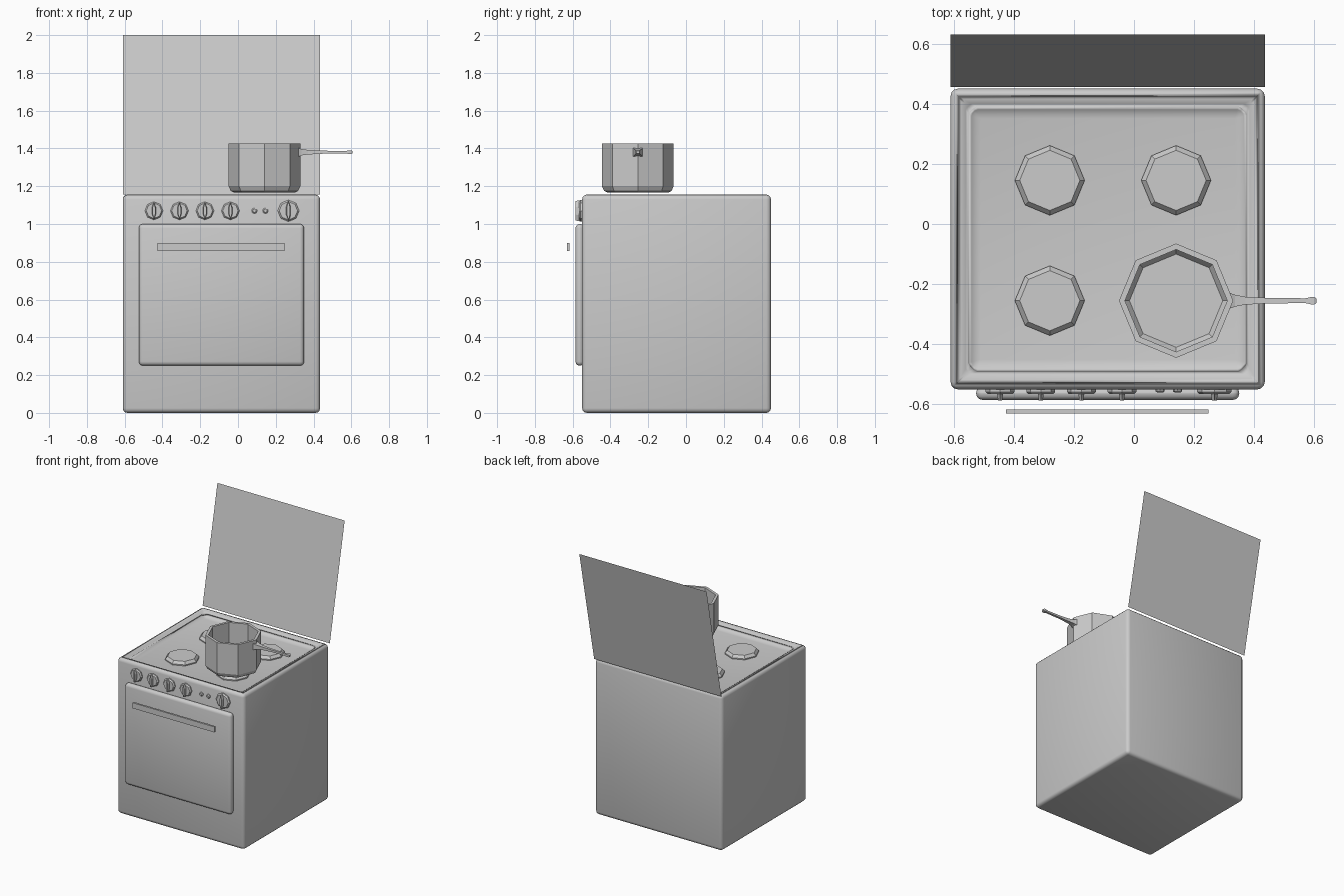
import bpy, bmesh
from math import cos, sin, pi
from mathutils import Matrix, Vector

if "Cube" in bpy.data.objects:
    bpy.data.objects.remove(bpy.data.objects["Cube"])


def finish(bm, name, smooth=False):
    bmesh.ops.recalc_face_normals(bm, faces=bm.faces)
    me = bpy.data.meshes.new(name)
    bm.to_mesh(me)
    bm.free()
    for p in me.polygons:
        p.use_smooth = smooth
    ob = bpy.data.objects.new(name, me)
    bpy.context.collection.objects.link(ob)
    return ob


def box_bm(lo, hi):
    bm = bmesh.new()
    lo, hi = Vector(lo), Vector(hi)
    bmesh.ops.create_cube(bm, size=1, matrix=Matrix.Translation((lo + hi) / 2)
                          @ Matrix.Diagonal((*(hi - lo), 1)))
    return bm


def round_edges(bm, width, segs=3):
    edges = [e for e in bm.edges if e.calc_face_angle(0) > 0.3]
    bmesh.ops.bevel(bm, geom=edges, offset=width, segments=segs, profile=0.5,
                    affect='EDGES')


def loft(name, rings, matrix=Matrix()):
    """Skin a list of equal-length point rings and cap both ends."""
    bm = bmesh.new()
    vs = [[bm.verts.new(matrix @ Vector(p)) for p in r] for r in rings]
    n = len(rings[0])
    for a, b in zip(vs, vs[1:]):
        for i in range(n):
            j = (i + 1) % n
            bm.faces.new((a[i], a[j], b[j], b[i]))
    bm.faces.new(vs[0])
    bm.faces.new(vs[-1])
    return finish(bm, name)


def lathe(name, profile, matrix, n=8):
    return loft(name, [[(r * cos(2 * pi * i / n), r * sin(2 * pi * i / n), z)
                        for i in range(n)] for r, z in profile], matrix)


# body with a sunken, rounded hob tray
bm = box_bm((-0.61, -0.55, 0), (0.435, 0.45, 1.155))
top = max(bm.faces, key=lambda f: f.calc_center_median().z)
bmesh.ops.inset_region(bm, faces=[top], thickness=0.065)
bmesh.ops.inset_region(bm, faces=[top], thickness=0.04, depth=-0.035)
round_edges(bm, 0.025)
finish(bm, "stove_body", True)

# oven door and its bar handle
bm = box_bm((-0.525, -0.585, 0.25), (0.35, -0.54, 1.0))
round_edges(bm, 0.022)
finish(bm, "oven_door", True)
finish(box_bm((-0.425, -0.63, 0.858), (0.247, -0.616, 0.899)), "oven_handle")

# raised lid, a single thin sheet
bm = bmesh.new()
bm.faces.new([bm.verts.new(p) for p in
              ((-0.61, 0.456, 1.155), (0.435, 0.456, 1.155),
               (0.435, 0.63, 2.0), (-0.61, 0.63, 2.0))])
finish(bm, "lid")

# four burners
for x in (-0.28, 0.14):
    for y in (0.145, -0.255):
        lathe("burner", [(0.116, 1.115), (0.116, 1.128), (0.1, 1.147)],
              Matrix.Translation((x, y, 0)))

# knobs: octagonal disc with a leaf-shaped grip
to_front = Matrix.Rotation(pi / 2, 4, 'X')
for x, r in ((-0.445, 0.048), (-0.31, 0.048), (-0.175, 0.048), (-0.04, 0.048),
             (0.267, 0.057)):
    m = Matrix.Translation((x, -0.55, 1.07)) @ to_front
    lathe("knob", [(r, -0.01), (r, 0.008), (r * 0.85, 0.016)], m)
    leaf = [(0, r), (0.24 * r, r * 0.4), (0.24 * r, -r * 0.4),
            (0, -r), (-0.24 * r, -r * 0.4), (-0.24 * r, r * 0.4)]
    loft("knob_grip", [[(px * k, py * s, z) for px, py in leaf]
                       for k, s, z in ((1, 1, 0.004), (0.6, 0.9, 0.036))], m)

# indicator lamps
for x in (0.087, 0.145):
    lathe("indicator_lamp", [(0.015, -0.01), (0.015, 0.006), (0.009, 0.011)],
          Matrix.Translation((x, -0.55, 1.07)) @ to_front)

# pot
lathe("pot", [(0.16, 1.166), (0.178, 1.175), (0.19, 1.2), (0.19, 1.425),
              (0.17, 1.425), (0.17, 1.205), (0.155, 1.185)],
      Matrix.Translation((0.14, -0.255, 0)))

# pot handle: x, half width, half height
stations = [(0.316, 0.027, 0.025), (0.335, 0.02, 0.017), (0.37, 0.013, 0.012),
            (0.45, 0.009, 0.008), (0.57, 0.008, 0.007), (0.588, 0.012, 0.009),
            (0.6, 0.012, 0.009), (0.606, 0.008, 0.006)]
loft("pot_handle", [[(x, -0.255 + sy * w, 1.38 + sz * h) for sy, sz in
                     ((-1, -1), (1, -1), (1, 1), (-1, 1))]
                    for x, w, h in stations])
